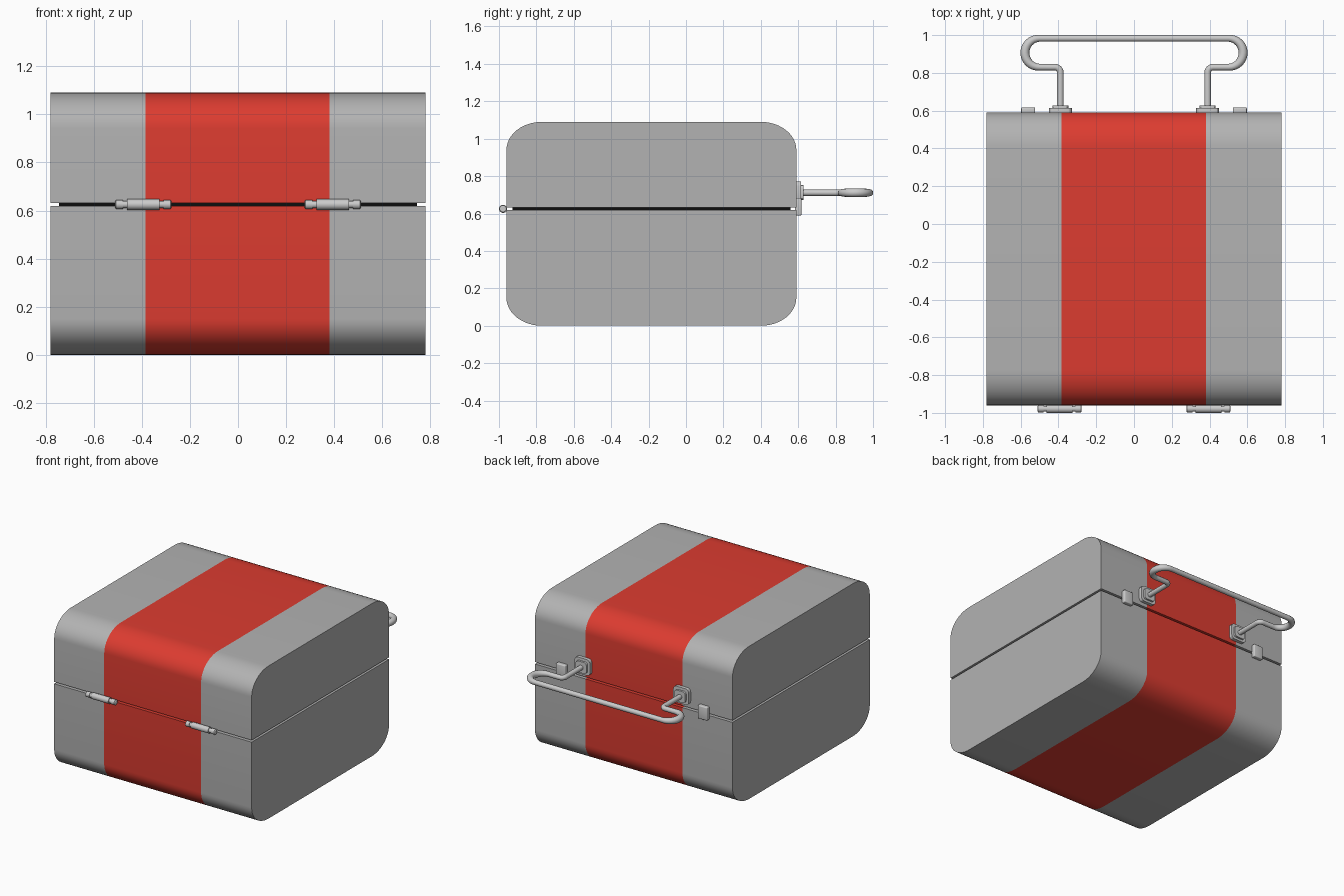
import bpy, bmesh
from math import sin, cos, pi, radians

if "Cube" in bpy.data.objects:
    bpy.data.objects.remove(bpy.data.objects["Cube"])

def material(name, color):
    m = bpy.data.materials.new(name)
    m.diffuse_color = color
    m.use_nodes = True
    m.node_tree.nodes["Principled BSDF"].inputs["Base Color"].default_value = m.diffuse_color
    return m

RED = material("red_paint", (0.72, 0.045, 0.03, 1))
BLACK = material("black_seal", (0.004, 0.004, 0.004, 1))
GREY = material("grey_metal", (0.45, 0.45, 0.45, 1))

def finish(name, bm, mats=(), angle=30):
    bmesh.ops.recalc_face_normals(bm, faces=bm.faces)
    me = bpy.data.meshes.new(name)
    bm.to_mesh(me)
    bm.free()
    for m in mats:
        me.materials.append(m)
    ob = bpy.data.objects.new(name, me)
    bpy.context.collection.objects.link(ob)
    bpy.ops.object.select_all(action='DESELECT')
    ob.select_set(True)
    bpy.context.view_layer.objects.active = ob
    bpy.ops.object.shade_smooth_by_angle(angle=radians(angle))
    return ob

def loft(name, rings, mats=(), strip=None):
    """Skin a list of closed rings; the strip-th span gets the second material."""
    bm = bmesh.new()
    vs = [[bm.verts.new(p) for p in r] for r in rings]
    n = len(rings[0])
    for k, (a, b) in enumerate(zip(vs, vs[1:])):
        for i in range(n):
            j = (i + 1) % n
            f = bm.faces.new((a[i], a[j], b[j], b[i]))
            f.material_index = int(k == strip)
    bm.faces.new(vs[0])
    bm.faces.new(vs[-1])
    return finish(name, bm, mats)

def block(name, center, size, bevel=0.0, mats=(), edges='ALL'):
    bm = bmesh.new()
    bmesh.ops.create_cube(bm, size=1)
    for v in bm.verts:
        v.co = [c + p * s for c, p, s in zip(center, v.co, size)]
    if bevel:
        es = [e for e in bm.edges if edges == 'ALL'
              or abs(e.verts[0].co.y - e.verts[1].co.y) > 1e-5]
        bmesh.ops.bevel(bm, geom=es, offset=bevel, segments=3, profile=0.5, affect='EDGES')
    return finish(name, bm, mats)

# Case halves: profile rounded at the outer corners, with a red centre band
Y0, Y1, RY, RZ, N = -0.96, 0.59, 0.19, 0.15, 12

def half(name, z_split, z_out):
    d = 1 if z_out > z_split else -1
    prof = [(Y0, z_split), (Y1, z_split)]
    for cy, a0 in ((Y1 - RY, 0), (Y0 + RY, pi / 2)):
        for i in range(N + 1):
            a = a0 + pi / 2 * i / N
            prof.append((cy + RY * cos(a), z_out - d * RZ + d * RZ * sin(a)))
    loft(name, [[(x, y, z) for y, z in prof] for x in (-0.78, -0.385, 0.381, 0.78)],
         (GREY, RED), strip=1)

half("case_base", 0.618, 0.0)
half("case_lid", 0.632, 1.09)
block("seal", (0, -0.185, 0.625), (1.49, 1.485, 0.03), mats=(BLACK,))

# Hinge barrels: turned profile along x
HINGE = [(-.117, .013), (-.113, .019), (-.084, .019), (-.084, .015), (-.068, .015),
         (-.068, .022), (.068, .022), (.068, .015), (.084, .015), (.084, .019),
         (.113, .019), (.117, .013)]
for side, s in (("left", -1), ("right", 1)):
    loft(f"hinge_{side}", [[(s * 0.394 + x, -0.978 + r * cos(2 * pi * i / 20),
                             0.625 + r * sin(2 * pi * i / 20)) for i in range(20)]
                           for x, r in HINGE])
    # Stepped handle mounts and latch tabs on the back
    block(f"handle_plate_{side}", (s * 0.39, 0.596, 0.715), (0.122, 0.036, 0.115), 0.025, edges='Y')
    block(f"handle_boss_{side}", (s * 0.39, 0.61, 0.713), (0.085, 0.036, 0.08), 0.018, edges='Y')
    block(f"latch_{side}", (s * 0.56, 0.600, 0.636), (0.074, 0.034, 0.094), 0.006)

# Carrying handle: round wire, looped outward at each end
def arc(cx, cy, r, a0, a1, n):
    return [(cx + r * cos(radians(a0 + (a1 - a0) * i / n)),
             cy + r * sin(radians(a0 + (a1 - a0) * i / n))) for i in range(n + 1)]

right = [(0.39, 0.59)]
right += arc(0.418, 0.802, 0.028, 180, 90, 6)
right += arc(0.503, 0.9065, 0.0765, -90, 90, 16)
path = right + [(-x, y) for x, y in reversed(right)]
cu = bpy.data.curves.new("handle", 'CURVE')
cu.dimensions = '3D'
cu.bevel_depth = 0.0175
cu.bevel_resolution = 4
cu.use_fill_caps = True
sp = cu.splines.new('POLY')
sp.points.add(len(path) - 1)
for p, (x, y) in zip(sp.points, path):
    p.co = (x, y, 0.711, 1)
    p.radius = 1 + 0.35 * max(0, min(1, (abs(x) - 0.5) / 0.08))
# Stretch the loops to full width
for p in sp.points:
    if abs(p.co.x) > 0.503:
        p.co.x *= 0.997
sp.use_smooth = True
bpy.context.collection.objects.link(bpy.data.objects.new("handle", cu))
